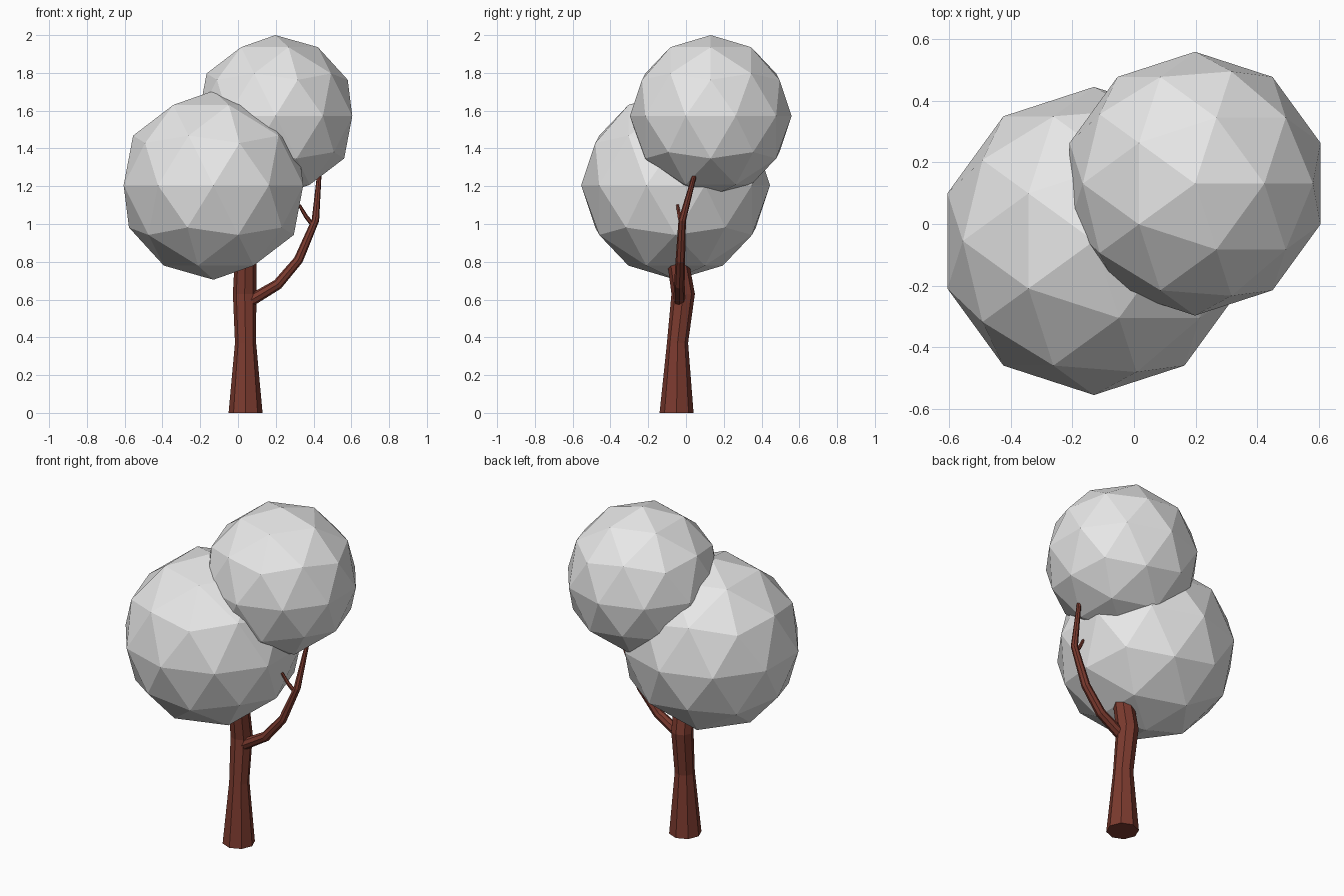
import bpy, bmesh, math
from mathutils import Vector

cube = bpy.data.objects.get("Cube")
if cube:
    bpy.data.objects.remove(cube, do_unlink=True)

UP = Vector((0, 0, 1))


def make_material(name, rgb):
    mat = bpy.data.materials.new(name)
    mat.use_nodes = True
    colour = (*rgb, 1)
    mat.diffuse_color = colour
    mat.node_tree.nodes["Principled BSDF"].inputs["Base Color"].default_value = colour
    return mat


def finish(name, bm, mat):
    bmesh.ops.recalc_face_normals(bm, faces=bm.faces[:])
    mesh = bpy.data.meshes.new(name)
    bm.to_mesh(mesh)
    bm.free()
    mesh.materials.append(mat)
    obj = bpy.data.objects.new(name, mesh)
    bpy.context.collection.objects.link(obj)
    return obj


def limb(name, stations, sides, mat, level=False):
    """Capped tapering tube through (x, y, z, radius) stations."""
    bm = bmesh.new()
    points = [Vector(s[:3]) for s in stations]
    rings = []
    for i, (p, s) in enumerate(zip(points, stations)):
        tangent = points[min(i + 1, len(points) - 1)] - points[max(i - 1, 0)]
        turn = UP.rotation_difference(UP if level else tangent.normalized())
        ring = []
        for k in range(sides):
            a = math.tau * k / sides
            offset = turn @ Vector((math.cos(a), math.sin(a), 0))
            ring.append(bm.verts.new(p + offset * s[3]))
        rings.append(ring)
    for low, high in zip(rings, rings[1:]):
        for k in range(sides):
            n = (k + 1) % sides
            bm.faces.new((low[k], low[n], high[n], high[k]))
    bm.faces.new(rings[0][::-1])
    bm.faces.new(rings[-1])
    return finish(name, bm, mat)


def foliage(name, centre, radius, mat):
    bm = bmesh.new()
    bmesh.ops.create_icosphere(bm, subdivisions=2, radius=radius)
    obj = finish(name, bm, mat)
    obj.location = centre
    return obj


bark = make_material("bark_brown", (0.2, 0.043, 0.028))
leaf = make_material("foliage_grey", (0.8, 0.8, 0.8))

# Trunk with a slight backward bow
limb("trunk", [(0.04, -0.05, 0, 0.09),
               (0.04, -0.045, 0.37, 0.056),
               (0.035, -0.015, 0.63, 0.062),
               (0.04, -0.045, 0.82, 0.057)], 8, bark, level=True)

# Side branch and its short twig
limb("branch", [(0.05, -0.035, 0.585, 0.032),
                (0.21, -0.035, 0.68, 0.028),
                (0.32, -0.03, 0.81, 0.025),
                (0.41, -0.02, 1.02, 0.02),
                (0.43, 0.045, 1.26, 0.012)], 8, bark)
limb("twig", [(0.4, -0.02, 0.99, 0.013),
              (0.36, -0.035, 1.04, 0.011),
              (0.325, -0.045, 1.1, 0.008)], 6, bark)

# Faceted leaf crowns
foliage("lower_foliage", (-0.13, -0.055, 1.205), 0.5, leaf)
foliage("upper_foliage", (0.198, 0.131, 1.572), 0.428, leaf)
